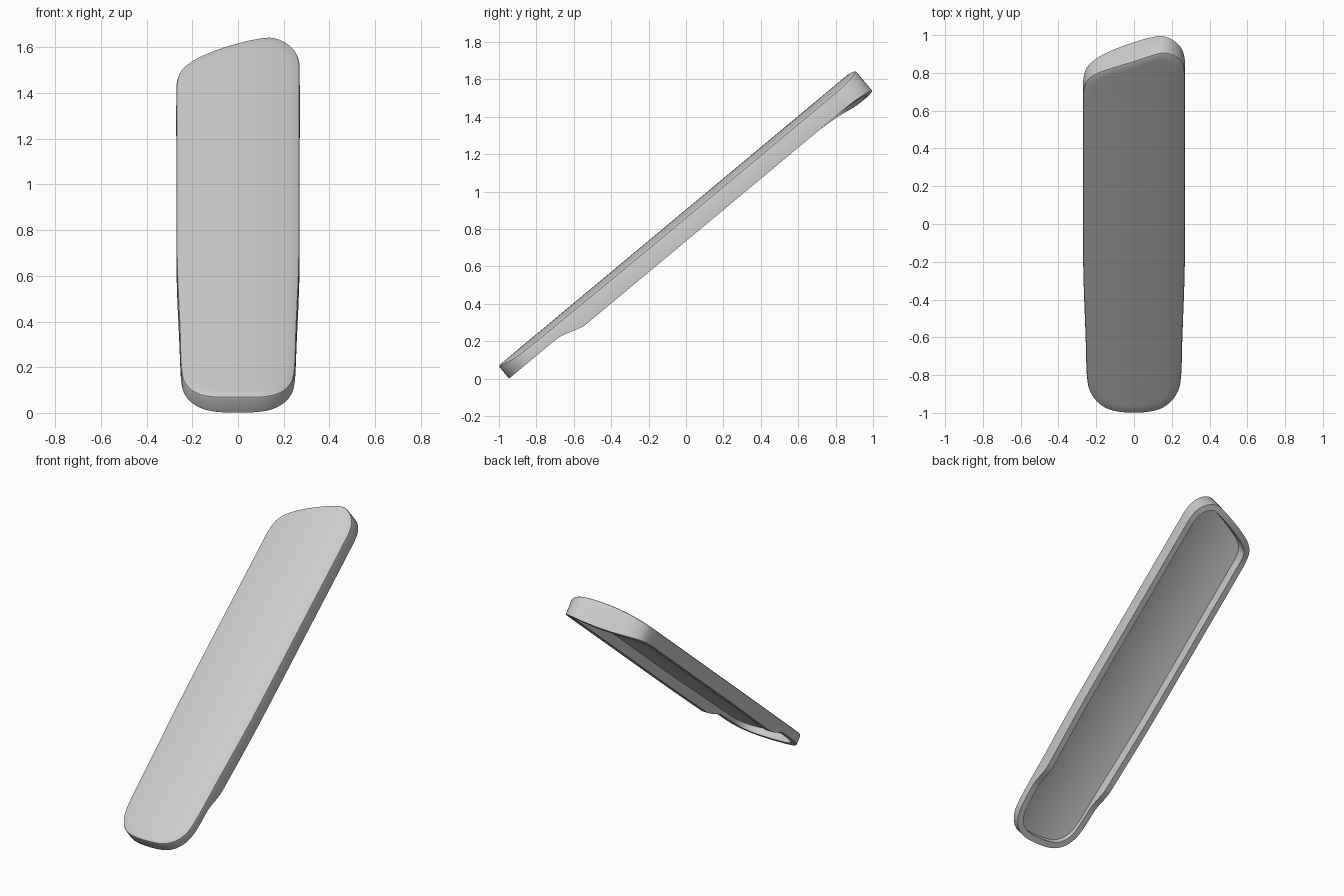
import bpy, bmesh, math
from mathutils import Vector

if "Cube" in bpy.data.objects:
    bpy.data.objects.remove(bpy.data.objects["Cube"], do_unlink=True)

TILT = math.radians(39.8)
TOP = 0.695          # height of the crowned face above the tilted plane
HALF = 0.27          # half width
RIM = 0.04           # wall thickness
STEP = 0.02          # outline sampling distance

# Outline in the tilted plane: (across, along), counter-clockwise from the foot
foot = [(0.08, -0.722), (0.15, -0.702), (0.205, -0.655), (0.235, -0.595),
        (0.247, -0.53), (0.257, -0.2), (0.268, 0.2), (HALF, 0.5)]
head = [(HALF, 1.0), (HALF, 1.5), (0.267, 1.62), (0.25, 1.68), (0.205, 1.73),
        (0.15, 1.75), (0.1, 1.739), (0, 1.7), (-0.1, 1.656), (-0.2, 1.6),
        (-0.25, 1.545), (-0.268, 1.47), (-HALF, 1.38), (-HALF, 1.0)]
keys = [Vector(p) for p in foot + head + [(-x, u) for x, u in reversed(foot)]]


def smoothstep(a, b, t):
    t = min(max((t - a) / (b - a), 0), 1)
    return t * t * (3 - 2 * t)


def dense_outline(pts):
    """Centripetal spline through the keys, resampled at even spacing."""
    fine = []
    n = len(pts)
    for i in range(n):
        a, b, c, d = (pts[(i + k) % n] for k in (-1, 0, 1, 2))
        t1 = (b - a).length ** 0.5
        t2 = t1 + (c - b).length ** 0.5
        t3 = t2 + (d - c).length ** 0.5
        for k in range(40):
            t = t1 + (t2 - t1) * k / 40
            p = a.lerp(b, t / t1)
            q = b.lerp(c, (t - t1) / (t2 - t1))
            r = c.lerp(d, (t - t2) / (t3 - t2))
            fine.append(p.lerp(q, t / t2).lerp(q.lerp(r, (t - t1) / (t3 - t1)),
                                               (t - t1) / (t2 - t1)))
    out = [fine[0]]
    for p in fine[1:]:
        if (p - out[-1]).length >= STEP:
            out.append(p)
    if (out[-1] - out[0]).length < STEP / 2:
        out.pop()
    return out


def inset(pts, d):
    n = len(pts)
    res = []
    for i, p in enumerate(pts):
        t = (pts[(i + 1) % n] - pts[i - 1]).normalized()
        res.append(p + Vector((-t.y, t.x)) * d)
    return res


def shrink(pts, s):
    """Scale a loop towards the long middle line."""
    res = []
    for p in pts:
        c = Vector((0, min(max(p.y, -0.45), 1.45)))
        res.append(c + (p - c) * s)
    return res


def crown(p):
    return TOP - 0.033 * (p.x / HALF) ** 2


def underside(p):
    """Lower edge: shallow at the foot, deeper at the slanted head."""
    w = 0.606 - 0.041 * smoothstep(-0.4, -0.22, p.y)
    slant = 1.70 + 0.45 * min(p.x, 0.1)
    bulge = smoothstep(slant - 0.2, slant - 0.06, p.y)
    return w - 0.028 * bulge * max(0, 1 - (p.x / HALF) ** 2)


bm = bmesh.new()


def add_loop(pts, height):
    verts = []
    for p in pts:
        w = height(p)
        verts.append(bm.verts.new((p.x,
                                   p.y * math.cos(TILT) - w * math.sin(TILT),
                                   p.y * math.sin(TILT) + w * math.cos(TILT))))
    return verts


outer = dense_outline(keys)
inner = inset(outer, RIM)
soft = inset(outer, 0.01)
mid = inset(outer, 0.003)
fractions = (0.85, 0.7, 0.55, 0.4, 0.25, 0.1, 0.03)


def ceiling(p):
    return crown(p) - 0.04


# Crowned face, softened edge, wall, rim, inner wall and hollow ceiling
loops = [add_loop(shrink(soft, s), crown) for s in reversed(fractions)]
loops += [add_loop(soft, crown),
          add_loop(mid, lambda p: crown(p) - 0.003),
          add_loop(outer, lambda p: crown(p) - 0.01),
          add_loop(outer, underside),
          add_loop(inner, underside),
          add_loop(inner, ceiling)]
loops += [add_loop(shrink(inner, s), ceiling) for s in fractions]

for a, b in zip(loops, loops[1:]):
    for i in range(len(a)):
        j = (i + 1) % len(a)
        bm.faces.new((a[i], b[i], b[j], a[j]))
bm.faces.new(loops[0])
bm.faces.new(list(reversed(loops[-1])))
bmesh.ops.recalc_face_normals(bm, faces=bm.faces)

mesh = bpy.data.meshes.new("hollow_cover")
bm.to_mesh(mesh)
bm.free()
cover = bpy.data.objects.new("hollow_cover", mesh)
bpy.context.collection.objects.link(cover)

# Single plain grey
grey = bpy.data.materials.new("light_grey")
grey.use_nodes = True
colour = (0.6, 0.6, 0.6, 1)
grey.diffuse_color = colour
grey.node_tree.nodes["Principled BSDF"].inputs["Base Color"].default_value = colour
mesh.materials.append(grey)

bpy.ops.object.select_all(action='DESELECT')
cover.select_set(True)
bpy.context.view_layer.objects.active = cover
bpy.ops.object.shade_smooth_by_angle(angle=math.radians(35))
